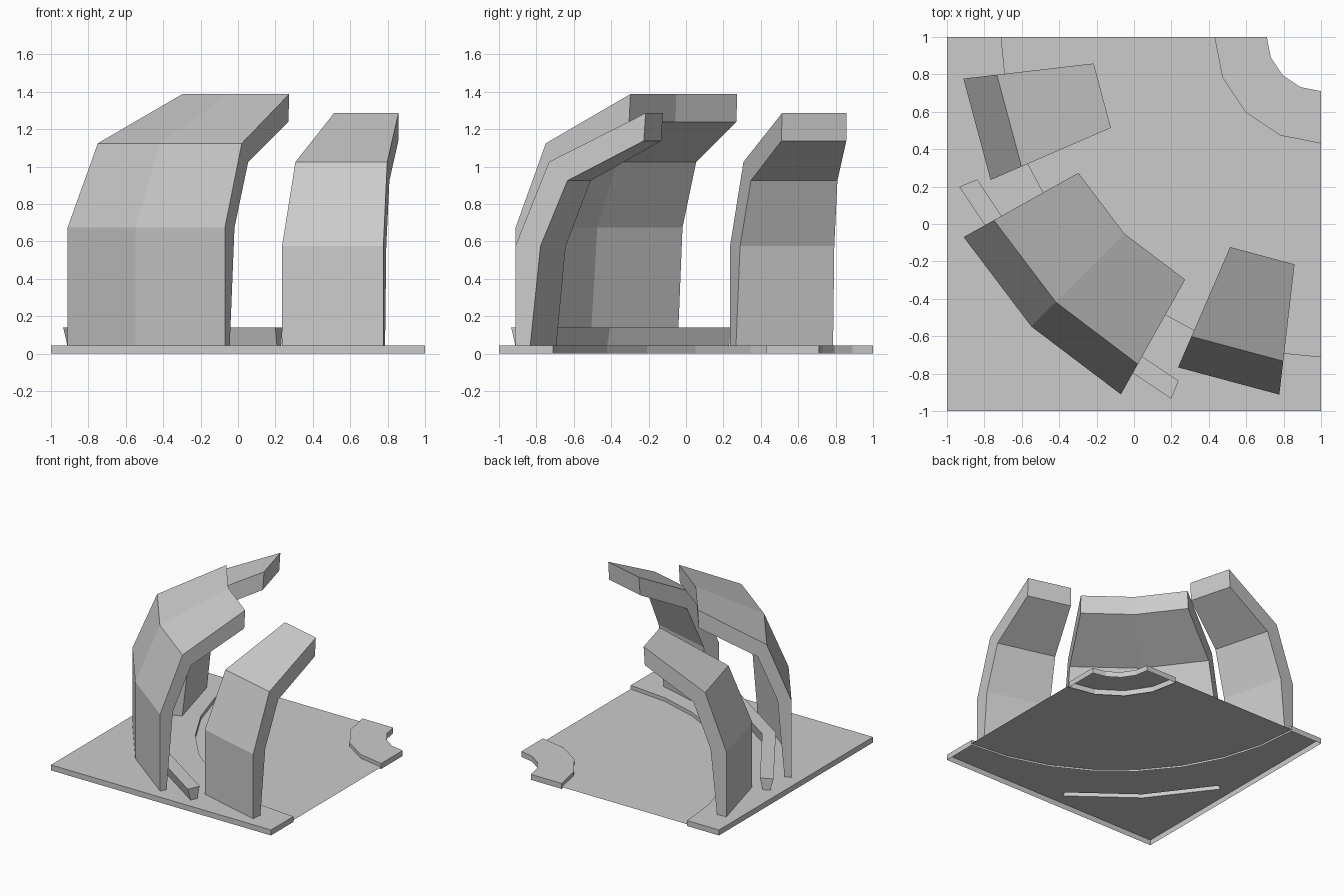
import bpy, bmesh
from math import cos, sin, radians

if "Cube" in bpy.data.objects:
    bpy.data.objects.remove(bpy.data.objects["Cube"])

PLATE_TOP, FLOOR = 0.045, 0.015


def polar(r, deg):
    """Everything is laid out around the back right corner (1, 1)."""
    a = radians(deg)
    return (1 - r * cos(a), 1 - r * sin(a))


def arc(r, steps, a0=0, a1=90):
    return [polar(r, a0 + (a1 - a0) * i / steps) for i in range(steps + 1)]


def finish(bm, name):
    me = bpy.data.meshes.new(name)
    bm.to_mesh(me)
    bm.free()
    ob = bpy.data.objects.new(name, me)
    bpy.context.collection.objects.link(ob)
    return ob


def sheet(name, outline, z, skirt=True, hole=None):
    """Flat sheet with an optional slot and a skirt down to the ground."""
    bm = bmesh.new()
    edges = []
    loops = [outline] + ([hole] if hole else [])
    rims = []
    for loop in loops:
        vs = [bm.verts.new((x, y, z)) for x, y in loop]
        rims.append(vs)
        edges += [bm.edges.new((vs[i - 1], vs[i])) for i in range(len(vs))]
    bmesh.ops.triangle_fill(bm, use_beauty=True, use_dissolve=False, edges=edges)
    bm.normal_update()
    for f in bm.faces:
        if f.normal.z < 0:
            f.normal_flip()
    if skirt:
        top = rims[0]
        low = [bm.verts.new((v.co.x, v.co.y, 0)) for v in top]
        area = sum(outline[i - 1][0] * outline[i][1] - outline[i][0] * outline[i - 1][1]
                   for i in range(len(outline)))
        for i in range(len(top)):
            f = bm.faces.new((top[i - 1], low[i - 1], low[i], top[i]))
            if area < 0:
                f.normal_flip()
    bmesh.ops.dissolve_limit(bm, angle_limit=0.01, verts=bm.verts[:], edges=bm.edges[:])
    return finish(bm, name)


def sweep(name, profile, angles, open_bottom=True):
    """Turn an (r, z) profile around the corner; first and last points are the base."""
    bm = bmesh.new()
    rings = [[bm.verts.new((*polar(r, a), z)) for r, z in profile] for a in angles]
    n = len(profile)
    for A, B in zip(rings, rings[1:]):
        for i in range(n - 1 if open_bottom else n):
            j = (i + 1) % n
            bm.faces.new((A[i], A[j], B[j], B[i]))
    bm.faces.new(rings[0][::-1])
    bm.faces.new(rings[-1])
    bmesh.ops.recalc_face_normals(bm, faces=bm.faces[:])
    return finish(bm, name)


# base: raised outer corner with a slot under the middle wall, sunken floor, raised hub
mid = [29.25, 45, 60.75]
slot = [polar(2.19, a) for a in mid] + [polar(2.137, a) for a in reversed(mid)]
sheet("outer_platform", arc(1.71, 8) + [(1, -1), (-1, -1), (-1, 1)], PLATE_TOP, hole=slot)
sheet("sunken_floor", arc(1.71, 8) + arc(0.57, 4)[::-1], FLOOR, skirt=False)
sheet("hub_ring", arc(0.57, 4) + arc(0.29, 4)[::-1], PLATE_TOP)

# leaning walls
sweep("middle_wall",
      [(2.19, PLATE_TOP), (2.19, 0.675), (2.005, 1.125), (1.487, 1.388),
       (1.495, 1.24), (1.935, 1.025), (2.085, 0.675), (2.137, PLATE_TOP)], mid)
side = [(1.925, PLATE_TOP), (1.925, 0.575), (1.745, 1.025), (1.224, 1.287),
        (1.234, 1.138), (1.645, 0.925), (1.79, 0.575), (1.845, PLATE_TOP)]
sweep("left_wall", side, [6.65, 23.4])
sweep("right_wall", side, [66.6, 83.35])

# low bench, wider at the top
sweep("bench", [(2.07, PLATE_TOP), (2.094, 0.14), (1.99, 0.14), (2.01, PLATE_TOP)],
      [22.5, 45, 67.5])
